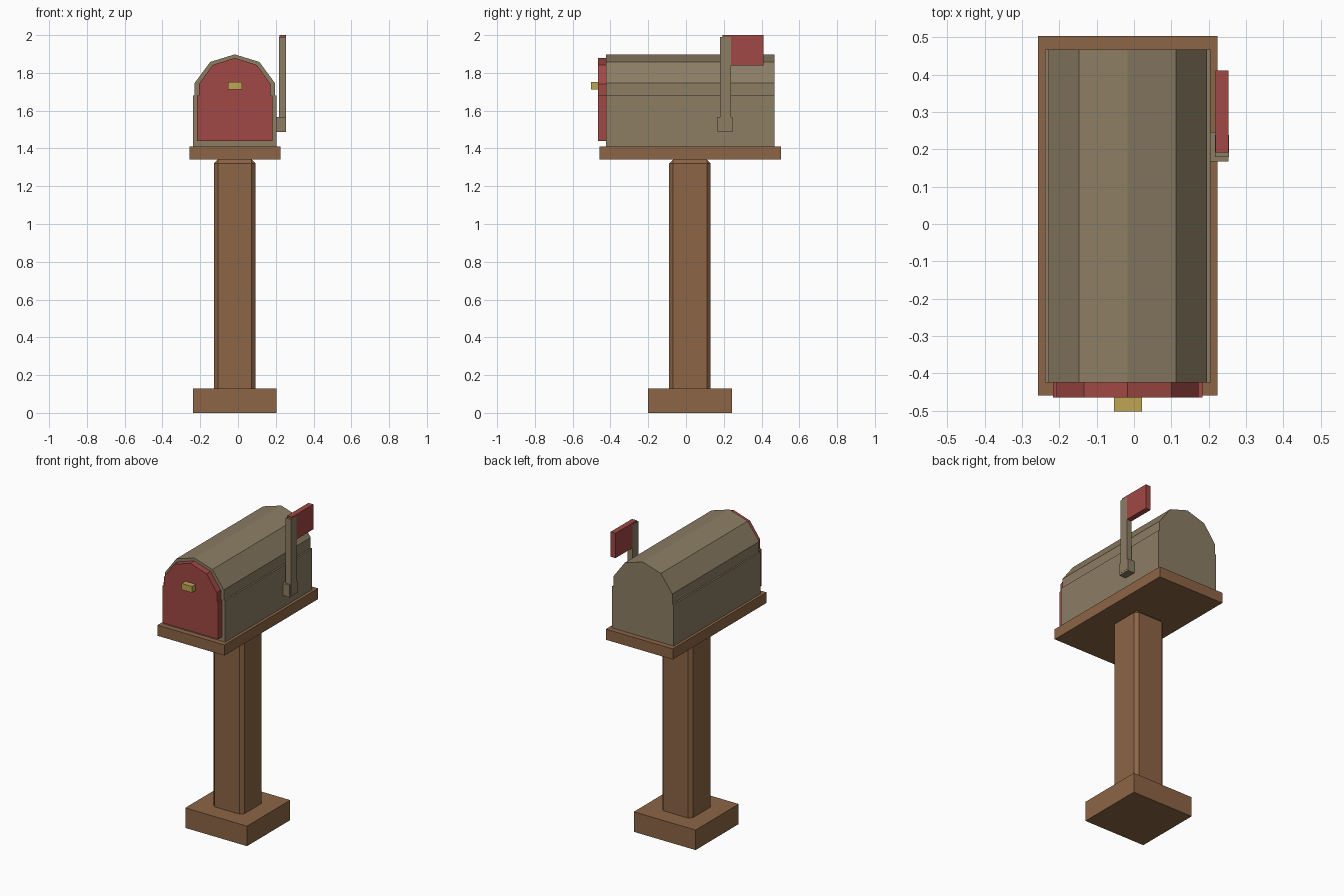
import bpy
import bmesh
from mathutils import Vector

default = bpy.data.objects.get("Cube")
if default:
    bpy.data.objects.remove(default, do_unlink=True)

CX = -0.017  # centre line of post and box


def material(name, rgb):
    mat = bpy.data.materials.new(name)
    mat.use_nodes = True
    mat.diffuse_color = (*rgb, 1)
    mat.node_tree.nodes["Principled BSDF"].inputs["Base Color"].default_value = (*rgb, 1)
    return mat


wood = material("brown wood", (0.265, 0.128, 0.060))
metal = material("tan metal", (0.262, 0.207, 0.127))
red = material("red paint", (0.352, 0.065, 0.058))
brass = material("brass", (0.515, 0.376, 0.091))


def finish(name, bm, mat):
    bmesh.ops.recalc_face_normals(bm, faces=bm.faces)
    mesh = bpy.data.meshes.new(name)
    bm.to_mesh(mesh)
    bm.free()
    mesh.materials.append(mat)
    obj = bpy.data.objects.new(name, mesh)
    bpy.context.collection.objects.link(obj)
    return obj


def box(name, mat, xs, ys, zs, bevel=0):
    bm = bmesh.new()
    bmesh.ops.create_cube(bm, size=1)
    for v in bm.verts:
        v.co = Vector([(r[0] + r[1]) / 2 + c * (r[1] - r[0])
                       for c, r in zip(v.co, (xs, ys, zs))])
    if bevel:
        bmesh.ops.bevel(bm, geom=bm.edges[:], offset=bevel, segments=1, affect='EDGES')
    return finish(name, bm, mat)


def extruded(name, mat, half, ys):
    """Mirror a half profile that ends at the ridge, then extrude it along y."""
    outline = half + [(-x, z) for x, z in reversed(half[:-1])]
    bm = bmesh.new()
    face = bm.faces.new([bm.verts.new((CX + x, ys[0], z)) for x, z in outline])
    out = bmesh.ops.extrude_face_region(bm, geom=[face])
    for v in out["geom"]:
        if isinstance(v, bmesh.types.BMVert):
            v.co.y = ys[1]
    if not face.is_valid or len(bm.faces) < len(outline) + 2:
        bm.faces.new([v for v in bm.verts if abs(v.co.y - ys[0]) < 1e-5])
    return finish(name, bm, mat)


# Wooden stand
box("base", wood, (-0.239, 0.205), (-0.2, 0.243), (0, 0.13))
box("post", wood, (-0.127, 0.093), (-0.089, 0.131), (0.09, 1.342), 0.021)
box("platform", wood, (-0.257, 0.224), (-0.459, 0.503), (1.342, 1.411))

# Metal box with a small ledge under its faceted roof
extruded("mailbox_body", metal,
         [(0.222, 1.411), (0.222, 1.68), (0.212, 1.68), (0.212, 1.747),
          (0.130, 1.858), (0, 1.898)], (-0.424, 0.468))

# Door and its knob
extruded("door", red,
         [(0.2, 1.439), (0.2, 1.68), (0.19, 1.68), (0.19, 1.74),
          (0.117, 1.842), (0, 1.879)], (-0.465, -0.424))
box("knob", brass, (-0.054, 0.021), (-0.502, -0.465), (1.712, 1.753))

# Signal flag on the right-hand side of the front view
box("flag_bracket", metal, (0.204, 0.253), (0.167, 0.247), (1.488, 1.567))
box("flag_arm", metal, (0.217, 0.254), (0.179, 0.238), (1.5, 1.99))
box("flag", red, (0.2185, 0.2535), (0.192, 0.411), (1.838, 2.0))
